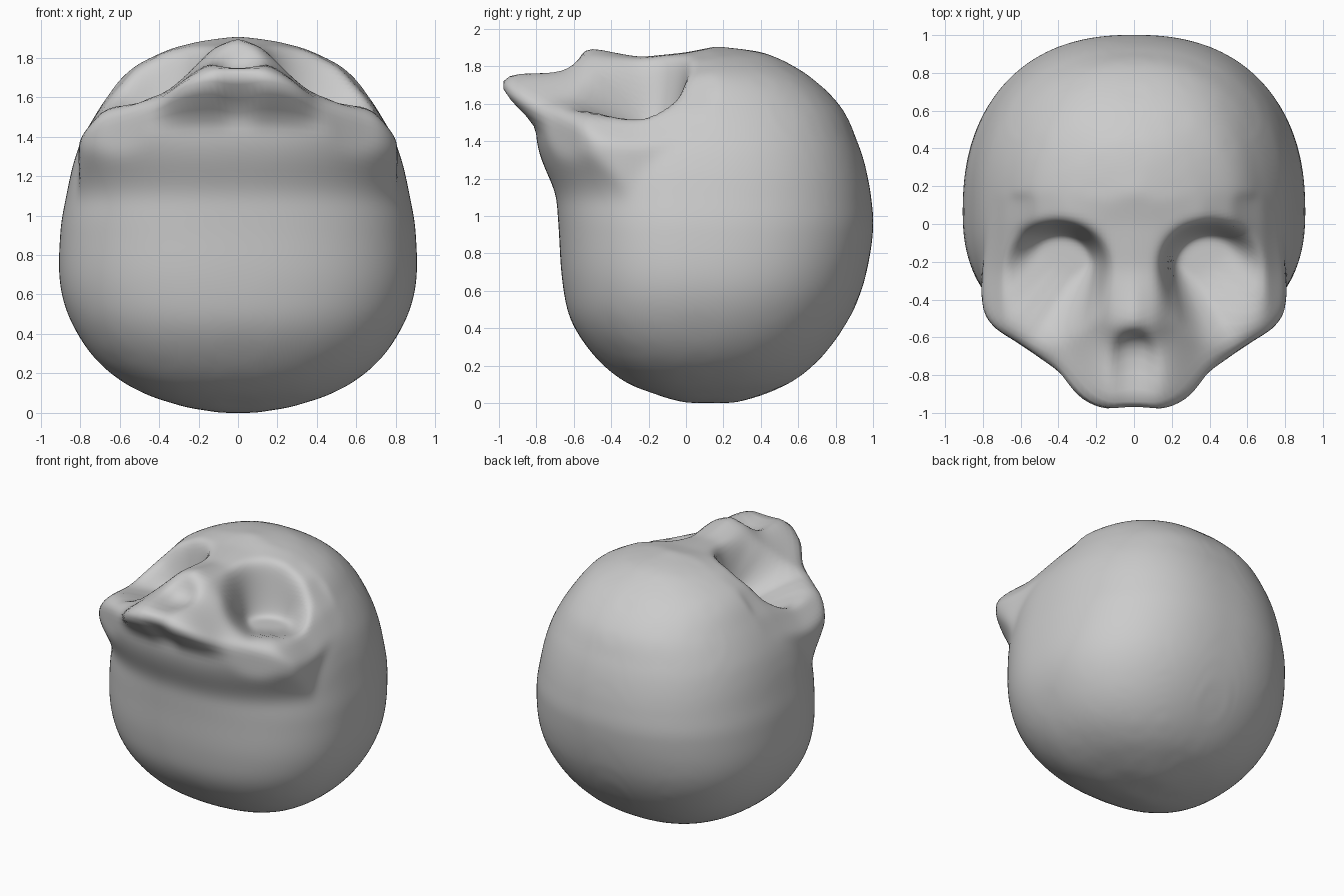
import bpy
import bmesh
import math
from mathutils import Vector

default_cube = bpy.data.objects.get("Cube")
if default_cube:
    bpy.data.objects.remove(default_cube, do_unlink=True)

# Braincase rings: height, half width, front edge, back edge
BRAINCASE = [
    (0.0, 0.1, 0.0, 0.26), (0.03, 0.27, -0.12, 0.37), (0.11, 0.5, -0.32, 0.56),
    (0.24, 0.69, -0.48, 0.72), (0.43, 0.83, -0.61, 0.86), (0.64, 0.9, -0.66, 0.95),
    (0.92, 0.9, -0.68, 1.0), (1.1, 0.87, -0.69, 0.99), (1.26, 0.835, -0.68, 0.96),
    (1.4, 0.785, -0.62, 0.915), (1.58, 0.68, -0.5, 0.83), (1.74, 0.55, -0.45, 0.67),
    (1.84, 0.36, -0.35, 0.5), (1.88, 0.21, -0.3, 0.38), (1.91, 0.02, 0.0, 0.15),
]
MIDDLE_Y = 0.06
POWER = 2.35

# Face relief: y, then the height at each of these distances from the midline
ACROSS = (0, 0.12, 0.22, 0.36, 0.52, 0.68, 0.82)
RELIEF = [
    (-1.02, 1.71, 1.71, 1.69, 1.6, 1.4, 1.3, 1.2),
    (-0.95, 1.765, 1.76, 1.72, 1.62, 1.45, 1.3, 1.2),
    (-0.86, 1.79, 1.785, 1.73, 1.62, 1.5, 1.4, 1.3),
    (-0.73, 1.775, 1.785, 1.73, 1.62, 1.55, 1.46, 1.3),
    (-0.62, 1.82, 1.8, 1.74, 1.63, 1.58, 1.5, 1.36),
    (-0.53, 1.92, 1.86, 1.76, 1.64, 1.595, 1.54, 1.38),
    (-0.44, 1.89, 1.85, 1.76, 1.65, 1.59, 1.54, 1.38),
    (-0.25, 1.85, 1.84, 1.79, 1.7, 1.62, 1.53, 1.35),
    (0.0, 1.875, 1.87, 1.86, 1.83, 1.74, 1.57, 1.35),
    (0.15, 1.905, 1.9, 1.88, 1.84, 1.76, 1.58, 1.35),
]

# Face outline from above (y, half width) and its underside (y, height)
OUTLINE = [
    (-1.02, 0.1), (-0.99, 0.22), (-0.95, 0.31), (-0.9, 0.35), (-0.83, 0.38),
    (-0.78, 0.41), (-0.7, 0.51), (-0.62, 0.63), (-0.56, 0.73), (-0.48, 0.8),
    (-0.35, 0.81), (-0.2, 0.8), (0.15, 0.76),
]
UNDERSIDE = [(-1.02, 1.65), (-0.97, 1.63), (-0.84, 1.57), (-0.78, 1.5), (-0.5, 1.42)]


def sample(table, key):
    """Blend the two neighbouring rows of a table."""
    if key <= table[0][0]:
        return table[0][1:]
    for low, high in zip(table, table[1:]):
        if key <= high[0]:
            t = (key - low[0]) / (high[0] - low[0])
            return [a + (b - a) * t for a, b in zip(low[1:], high[1:])]
    return table[-1][1:]


def curve_sample(table, key):
    """Follow a smooth curve through the rows of a table."""
    i = 0
    while i < len(table) - 2 and key > table[i + 1][0]:
        i += 1
    low, high = table[i], table[i + 1]
    before, after = table[max(i - 1, 0)], table[min(i + 2, len(table) - 1)]
    span = high[0] - low[0]
    t = min((key - low[0]) / span, 1)
    values = []
    for a, b, c, d in zip(before[1:], low[1:], high[1:], after[1:]):
        start = (c - a) / (high[0] - before[0]) * span
        end = (d - b) / (after[0] - low[0]) * span
        values.append(b + t * start + t * t * (3 * (c - b) - 2 * start - end)
                      + t ** 3 * (2 * (b - c) + start + end))
    return values


TOP = BRAINCASE[-1][0]
STEPS = 400
FINE_RINGS = [curve_sample(BRAINCASE, TOP * i / STEPS) for i in range(STEPS + 1)]


def ease(t):
    t = min(max(t, 0.0), 1.0)
    return t * t * (3 - 2 * t)


def face_height(x, y):
    heights = sample(RELIEF, y)
    height = sample(list(zip(ACROSS, heights)), x)[0]
    # Eye sockets
    reach = ((x - 0.4) / 0.275) ** 2 + ((y + 0.22) / 0.245) ** 2
    if reach < 1:
        height -= max(height - 1.47, 0) * ease((1 - reach) / 0.65)
    # Nose opening, wider towards the teeth
    width = max(0.165 - 0.3 * (y + 0.8), 0.07)
    reach = (x / width) ** 2 + ((y + 0.69) / 0.14) ** 2
    if reach < 1:
        height -= 0.07 * ease((1 - reach) / 0.6)
    return height


def braincase_reach(x, y, z):
    """Below one inside the braincase, above one outside it."""
    width, front, back = FINE_RINGS[round(z / TOP * STEPS)]
    depth = back - MIDDLE_Y if y > MIDDLE_Y else MIDDLE_Y - front
    return (x / max(width, 0.01)) ** POWER + (abs(y - MIDDLE_Y) / max(depth, 0.01)) ** POWER


def in_face(x, y, z, reach):
    if z < 1.05 or not RELIEF[0][0] <= y <= RELIEF[-1][0]:
        return False
    if x > sample(OUTLINE, y)[0]:
        return False
    # Cheeks and jaw flare smoothly out of the braincase
    if reach < 1 + 6 * (z - 1.05) ** 2:
        return True
    # Arched palate between the tooth rows
    arch = 0.11 * min(x / 0.35, 1) ** 2 * ease((-0.8 - y) / 0.1)
    return z > sample(UNDERSIDE, y)[0] - arch


def is_solid(point):
    x, y, z = abs(point.x), point.y, point.z
    if not 0 <= z <= TOP + 0.01:
        return False
    reach = braincase_reach(x, y, min(z, TOP))
    if reach > 1 and not in_face(x, y, z, reach):
        return False
    return z < 1.2 or y > RELIEF[-1][0] or z < face_height(x, y)


def surface_point(centre, direction):
    """Find where a ray from the centre leaves the skull."""
    near, far = 0.1, 1.7
    for _ in range(12):
        middle = (near + far) / 2
        if is_solid(centre + direction * middle):
            near = middle
        else:
            far = middle
    return centre + direction * near


# Even quad ball pushed out to the skull surface
bm = bmesh.new()
bmesh.ops.create_cube(bm, size=2)
bmesh.ops.subdivide_edges(bm, edges=bm.edges[:], cuts=57, use_grid_fill=True)
centre = Vector((0, 0.3, 1.0))
for vert in bm.verts:
    direction = Vector([math.tan(c * math.pi / 4) for c in vert.co]).normalized()
    vert.co = surface_point(centre, direction)

# Soften the creases
for _ in range(5):
    bmesh.ops.smooth_vert(bm, verts=bm.verts[:], factor=0.5,
                          use_axis_x=True, use_axis_y=True, use_axis_z=True)
bmesh.ops.recalc_face_normals(bm, faces=bm.faces[:])
for face in bm.faces:
    face.smooth = True

mesh = bpy.data.meshes.new("skull")
bm.to_mesh(mesh)
bm.free()
skull = bpy.data.objects.new("skull", mesh)
bpy.context.collection.objects.link(skull)

# Plain grey bone
grey = (0.6, 0.6, 0.6, 1)
bone = bpy.data.materials.new("bone grey")
bone.use_nodes = True
bone.diffuse_color = grey
bone.node_tree.nodes["Principled BSDF"].inputs["Base Color"].default_value = grey
mesh.materials.append(bone)
